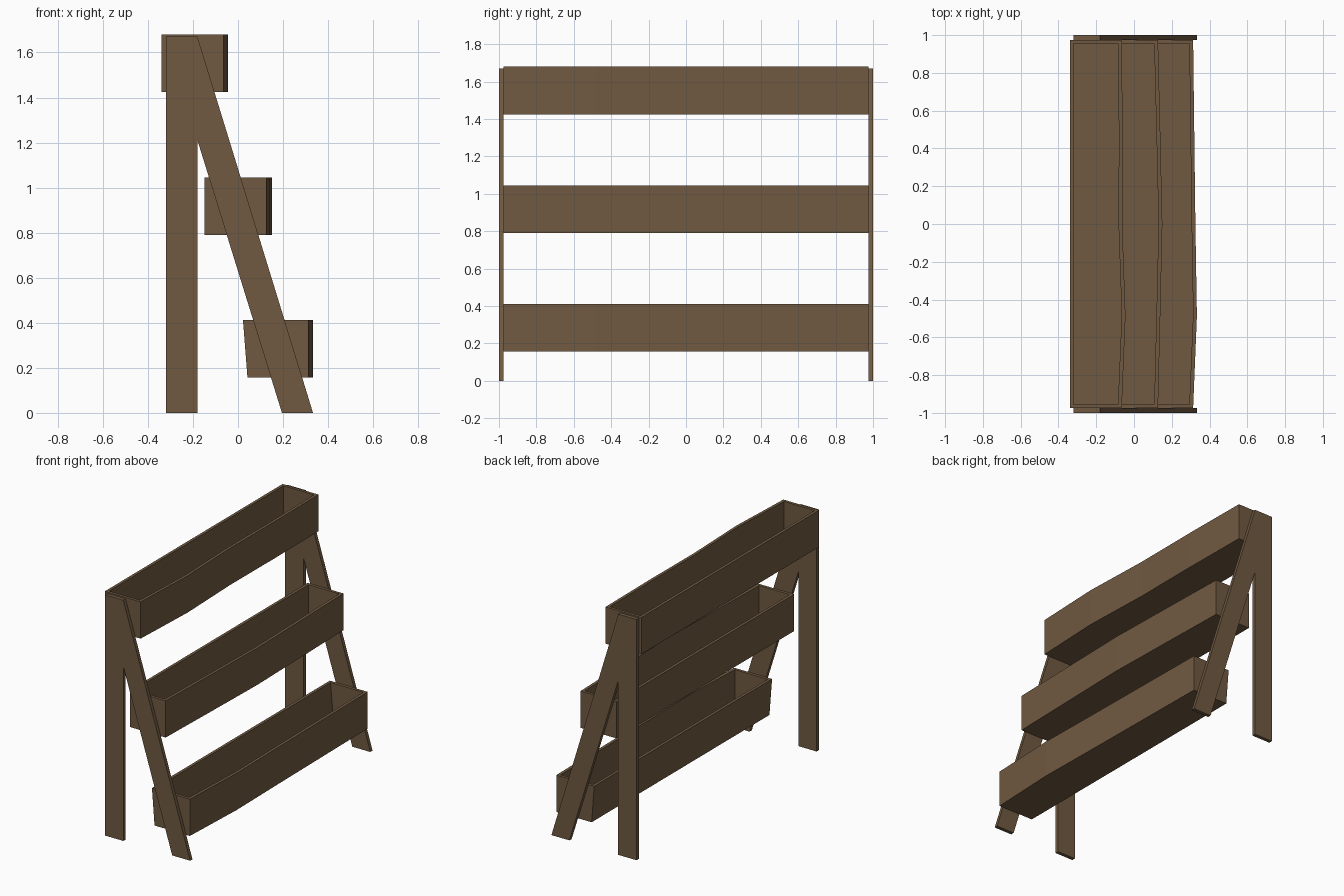
import bpy
import bmesh

cube = bpy.data.objects.get("Cube")
if cube:
    bpy.data.objects.remove(cube, do_unlink=True)

WOOD = (0.162, 0.102, 0.054, 1)
wood = bpy.data.materials.new("brown wood")
wood.use_nodes = True
wood.diffuse_color = WOOD
bsdf = wood.node_tree.nodes["Principled BSDF"]
bsdf.inputs["Base Color"].default_value = WOOD
bsdf.inputs["Roughness"].default_value = 0.8

HALF = 0.975    # half length of the planters
WALL = 0.02     # board thickness


def finish(name, bm):
    bmesh.ops.recalc_face_normals(bm, faces=bm.faces)
    mesh = bpy.data.meshes.new(name)
    bm.to_mesh(mesh)
    bm.free()
    mesh.materials.append(wood)
    obj = bpy.data.objects.new(name, mesh)
    bpy.context.collection.objects.link(obj)


def planter(name, back, front, low, high, bulges, lean=0.0):
    """Open trough whose front board is slightly warped along its length."""
    bm = bmesh.new()

    def ring(z, inset, shift):
        end = HALF - inset
        n = len(bulges) - 1
        pts = [(back + shift + inset, end), (back + shift + inset, -end)]
        pts += [(front + b - inset, end * (2 * i / n - 1)) for i, b in enumerate(bulges)]
        return [bm.verts.new((x, y, z)) for x, y in pts]

    rings = [ring(low, 0, lean), ring(high, 0, 0),
             ring(high, WALL, 0), ring(low + WALL, WALL, lean)]
    for a, b in zip(rings, rings[1:]):
        for i in range(len(a)):
            j = (i + 1) % len(a)
            bm.faces.new((a[i], a[j], b[j], b[i]))
    bm.faces.new(rings[0])
    bm.faces.new(rings[-1])
    finish(name, bm)


def side_frame(name, y0, y1):
    """Upright post and sloping leg cut as one flat frame."""
    profile = [(-0.32, 0), (-0.18, 0), (-0.18, 1.21), (0.195, 0),
               (0.333, 0), (-0.18, 1.67), (-0.32, 1.67)]
    bm = bmesh.new()
    face = bm.faces.new([bm.verts.new((x, y0, z)) for x, z in profile])
    out = bmesh.ops.extrude_face_region(bm, geom=[face])
    verts = [g for g in out["geom"] if isinstance(g, bmesh.types.BMVert)]
    bmesh.ops.translate(bm, verts=verts, vec=(0, y1 - y0, 0))
    finish(name, bm)


# Planters, from top to bottom
planter("top_planter", -0.34, -0.065, 1.425, 1.68, (0, 0.02, 0.003, 0.005, 0))
planter("middle_planter", -0.148, 0.127, 0.79, 1.045, (0, 0.012, 0.023, 0.012, 0))
planter("bottom_planter", 0.022, 0.313, 0.157, 0.412, (0, 0.02, 0.012, 0.006, 0), lean=0.02)

# Frames at both ends
side_frame("front_frame", -1.0, -HALF)
side_frame("back_frame", HALF, 1.0)
